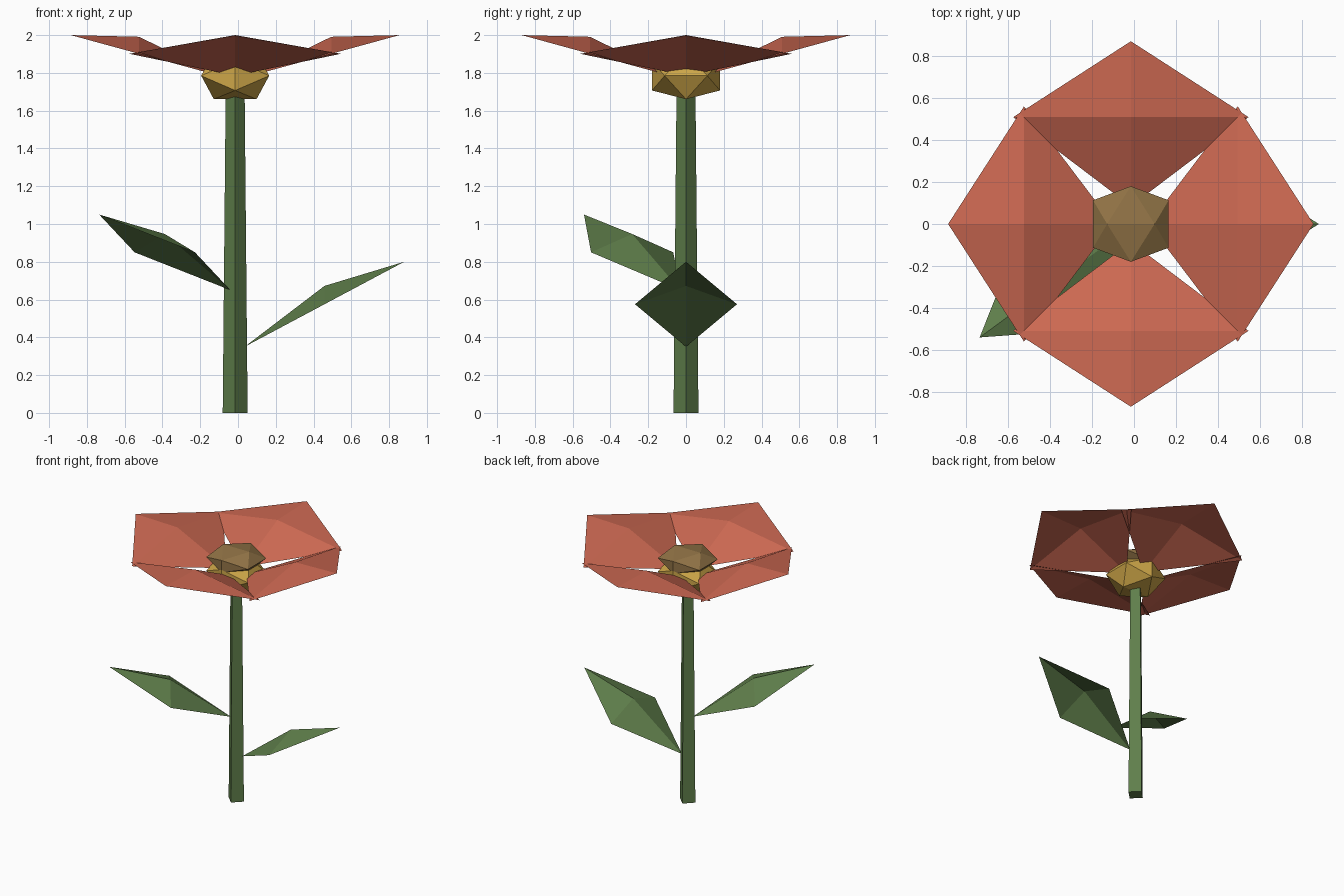
import bpy, bmesh, math
from mathutils import Vector

default = bpy.data.objects.get("Cube")
if default:
    bpy.data.objects.remove(default, do_unlink=True)

CX = -0.015  # the stem axis sits slightly off centre


def material(name, r, g, b):
    m = bpy.data.materials.new(name)
    m.use_nodes = True
    m.diffuse_color = (r, g, b, 1)
    m.node_tree.nodes["Principled BSDF"].inputs["Base Color"].default_value = (r, g, b, 1)
    return m


coral = material("coral", 0.60, 0.138, 0.083)
green = material("leaf green", 0.115, 0.21, 0.07)
gold = material("gold", 0.61, 0.38, 0.065)
brown = material("brown", 0.28, 0.17, 0.06)


def finish(name, bm, mat):
    mesh = bpy.data.meshes.new(name)
    bm.to_mesh(mesh)
    bm.free()
    mesh.materials.append(mat)
    ob = bpy.data.objects.new(name, mesh)
    bpy.context.collection.objects.link(ob)
    return ob


def blade(name, base, tip, along, half_width, lift, mat):
    """Kite-shaped sheet of four triangles meeting at a raised midpoint."""
    base, tip = Vector(base), Vector(tip)
    middle = base.lerp(tip, along)
    side = Vector((0, 0, 1)).cross(tip - base).normalized() * half_width
    bm = bmesh.new()
    rim = [bm.verts.new(p) for p in (base, middle - side, tip, middle + side)]
    top = bm.verts.new(middle + Vector((0, 0, lift)))
    for i in range(4):
        bm.faces.new((rim[i], rim[(i + 1) % 4], top))
    finish(name, bm, mat)


def flower_core(name, z, height_scale, mat):
    """Flattened icosahedron with an edge running along x at its top."""
    a, b = 0.113, 0.18
    bm = bmesh.new()
    for s in (-1, 1):
        for t in (-1, 1):
            for p in ((s * a, 0, t * b), (0, s * b, t * a), (s * b, t * a, 0)):
                bm.verts.new((p[0] + CX, p[1], z + p[2] * height_scale))
    bmesh.ops.convex_hull(bm, input=bm.verts)
    bmesh.ops.recalc_face_normals(bm, faces=bm.faces)
    finish(name, bm, mat)


# Square tapering stem
bm = bmesh.new()
bmesh.ops.create_cone(bm, cap_ends=True, segments=4, radius1=0.066, radius2=0.05, depth=1.72)
bmesh.ops.translate(bm, verts=bm.verts, vec=(CX, 0, 0.86))
finish("stem", bm, green)

# Leaves
blade("left_leaf", (0.035, 0, 0.35), (0.88, 0, 0.80), 0.5, 0.27, 0.097, green)
blade("right_leaf", (-0.04, -0.03, 0.65), (-0.735, -0.54, 1.05), 0.5, 0.27, 0.097, green)

# Four petals around the axis
for i, label in enumerate(("left", "back", "right", "front")):
    c, s = math.cos(i * math.pi / 2), math.sin(i * math.pi / 2)
    blade(label + "_petal", (CX + 0.085 * c, 0.085 * s, 1.785),
          (CX + 0.87 * c, 0.87 * s, 2.0), 0.54, 0.56, 0.09, coral)

# Flower centre
flower_core("flower_base", 1.785, 0.69, gold)
flower_core("seed_head", 1.89, 0.42, brown)
